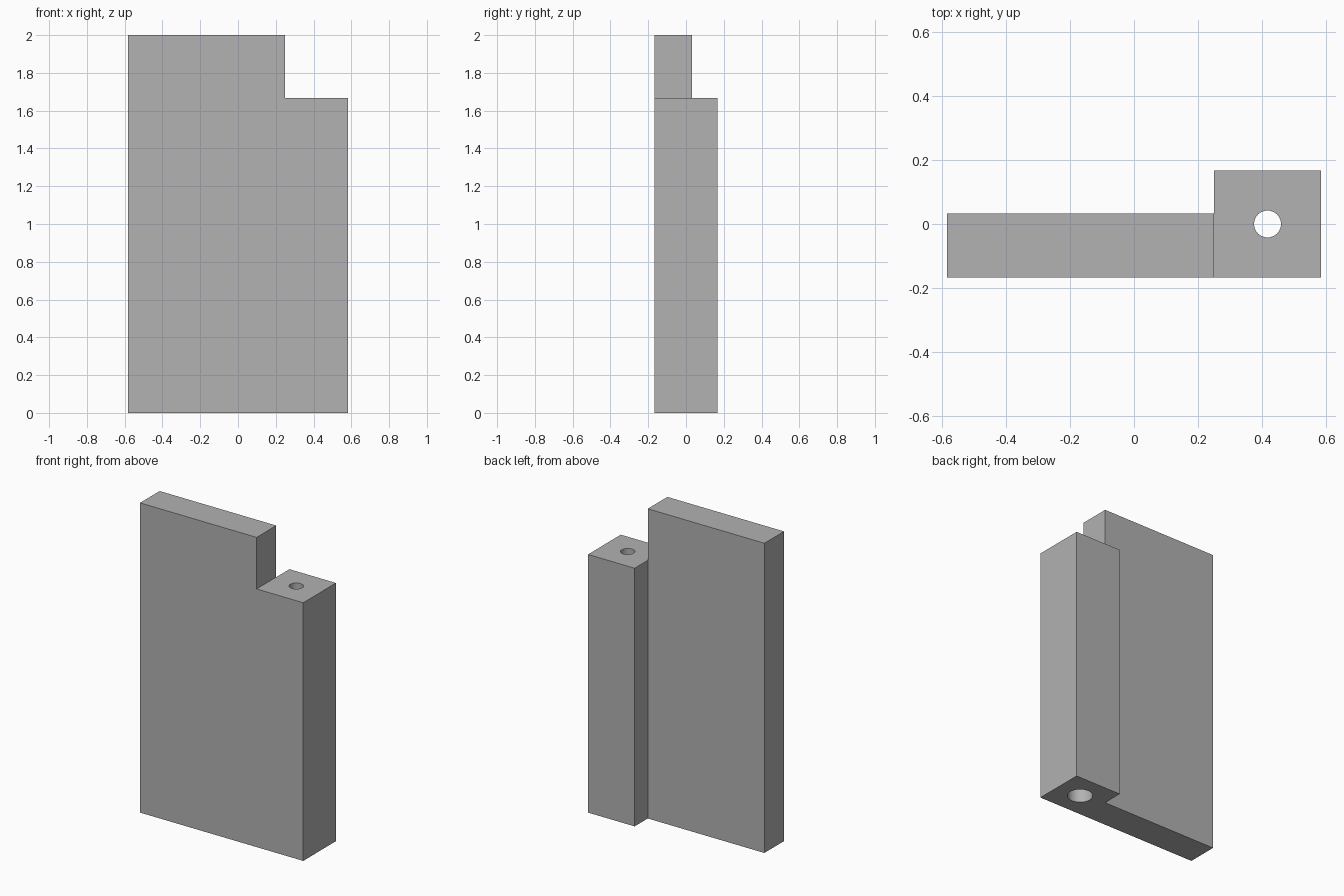
import bpy
import math

cube = bpy.data.objects.get("Cube")
if cube:
    bpy.data.objects.remove(cube, do_unlink=True)

# Overall sizes
HALF_W, HALF_D, HEIGHT = 0.583, 0.167, 2.0
POST_X, POST_TOP = 0.25, 1.667      # inner side and top of the post
PANEL_BACK = 0.033                  # rear face of the thin panel
BORE_X = (POST_X + HALF_W) / 2
OVER = 0.1                          # overshoot of the cutters

# Plain grey material
grey = bpy.data.materials.new("plain_grey")
grey.use_nodes = True
colour = (0.445, 0.445, 0.445, 1)
grey.diffuse_color = colour
bsdf = next(n for n in grey.node_tree.nodes if n.type == "BSDF_PRINCIPLED")
bsdf.inputs["Base Color"].default_value = colour


def box(name, low, high):
    centre = [(a + b) / 2 for a, b in zip(low, high)]
    bpy.ops.mesh.primitive_cube_add(size=1, location=centre)
    obj = bpy.context.object
    obj.name = name
    obj.scale = [b - a for a, b in zip(low, high)]
    bpy.ops.object.transform_apply(location=True, rotation=False, scale=True)
    return obj


def bore(name, radius, bottom, top):
    bpy.ops.mesh.primitive_cylinder_add(
        vertices=48, radius=radius, depth=top - bottom,
        location=(BORE_X, 0, (bottom + top) / 2))
    obj = bpy.context.object
    obj.name = name
    return obj


def cut(target, cutter):
    cutter.hide_render = True
    mod = target.modifiers.new(cutter.name, "BOOLEAN")
    mod.operation = "DIFFERENCE"
    mod.solver = "EXACT"
    mod.object = cutter
    bpy.ops.object.select_all(action="DESELECT")
    target.select_set(True)
    bpy.context.view_layer.objects.active = target
    bpy.ops.object.modifier_apply(modifier=mod.name)
    bpy.data.objects.remove(cutter, do_unlink=True)


# Solid block for the panel and post
body = box("panel_with_post", (-HALF_W, -HALF_D, 0), (HALF_W, HALF_D, HEIGHT))
body.data.materials.append(grey)

# Thin the panel from behind, then lower the post
cut(body, box("rear_recess", (-HALF_W - OVER, PANEL_BACK, -OVER),
              (POST_X, HALF_D + OVER, HEIGHT + OVER)))
cut(body, box("post_step", (POST_X, -HALF_D - OVER, POST_TOP),
              (HALF_W + OVER, HALF_D + OVER, HEIGHT + OVER)))

# Screw hole through the post, with a wider bore from below
cut(body, bore("screw_hole", 0.042, -OVER, POST_TOP + OVER))
cut(body, bore("wide_bore", 0.075, -OVER, 1.5))

# Flat faces with smooth bore walls
body.select_set(True)
bpy.context.view_layer.objects.active = body
bpy.ops.object.shade_smooth_by_angle(angle=math.radians(30))
